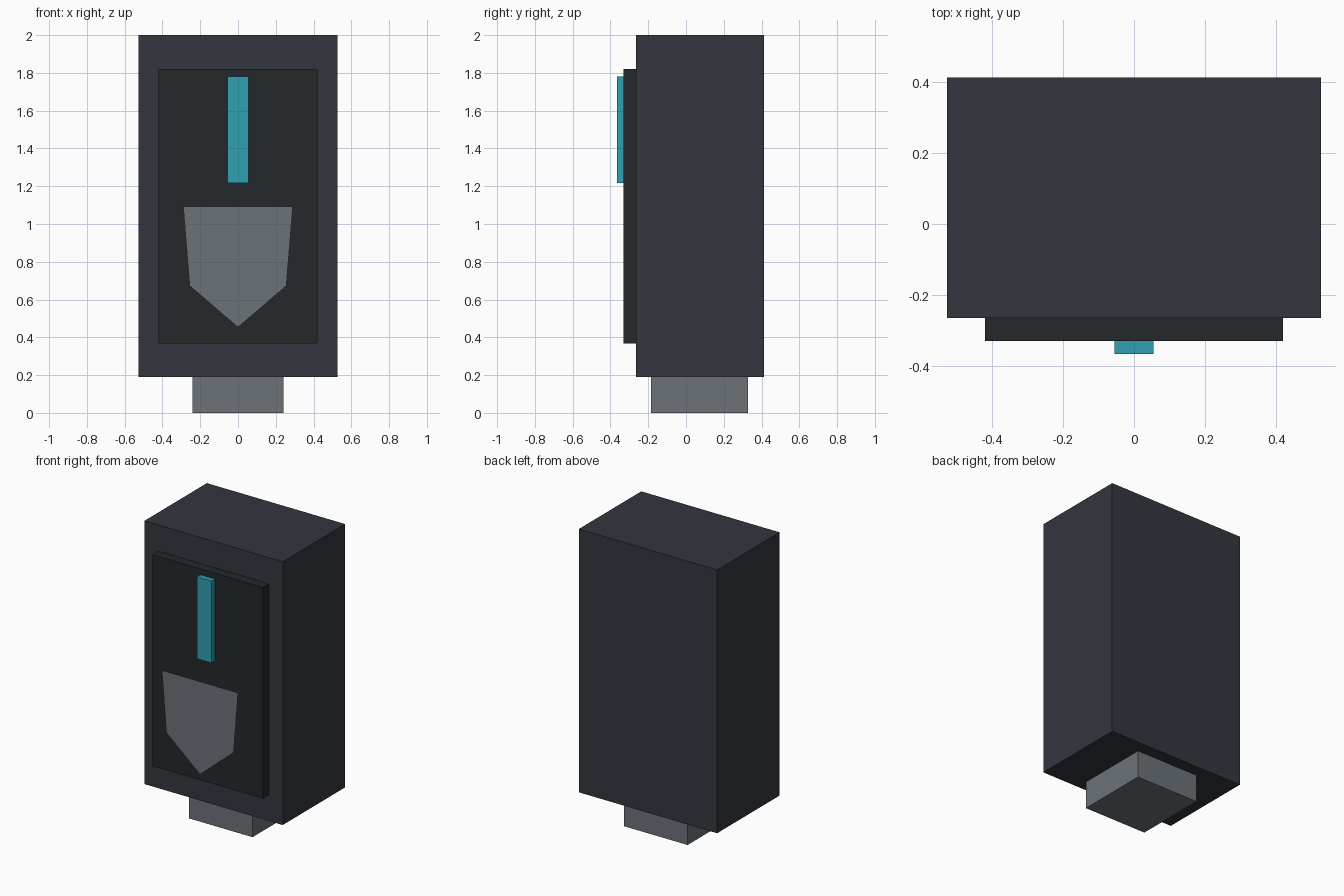
import bpy

if "Cube" in bpy.data.objects:
    bpy.data.objects.remove(bpy.data.objects["Cube"])


def material(name, rgb):
    mat = bpy.data.materials.new(name)
    mat.diffuse_color = (*rgb, 1.0)
    mat.use_nodes = True
    mat.node_tree.nodes["Principled BSDF"].inputs["Base Color"].default_value = mat.diffuse_color
    return mat


def box(name, half_x, y, z, mat):
    """Box centred on x = 0 that spans the given y and z ranges."""
    bpy.ops.mesh.primitive_cube_add(size=1, location=(0, sum(y) / 2, sum(z) / 2))
    obj = bpy.context.object
    obj.name = name
    obj.scale = (2 * half_x, y[1] - y[0], z[1] - z[0])
    bpy.ops.object.transform_apply(location=False, rotation=False, scale=True)
    obj.data.materials.append(mat)
    return obj


slate = material("slate", (0.032, 0.037, 0.048))
black = material("black", (0.017, 0.021, 0.023))
teal = material("teal", (0.03, 0.35, 0.45))
grey = material("grey", (0.15, 0.17, 0.19))

# Housing with the foot below and the raised front panel
box("housing", 0.526, (-0.265, 0.413), (0.19, 2.0), slate)
box("foot", 0.241, (-0.186, 0.327), (0.0, 0.19), grey)
box("front_panel", 0.42, (-0.33, -0.265), (0.368, 1.82), black)

# Teal light strip on the panel
box("light_strip", 0.055, (-0.366, -0.33), (1.216, 1.78), teal)

# Thin shield plate standing just in front of the panel, facing -y
outline = [(-0.29, 1.092), (-0.256, 0.673), (0, 0.453), (0.256, 0.673), (0.29, 1.092)]
mesh = bpy.data.meshes.new("shield_plate")
mesh.from_pydata([(x, -0.413, z) for x, z in outline], [], [range(len(outline))])
mesh.materials.append(grey)
bpy.context.collection.objects.link(bpy.data.objects.new("shield_plate", mesh))
